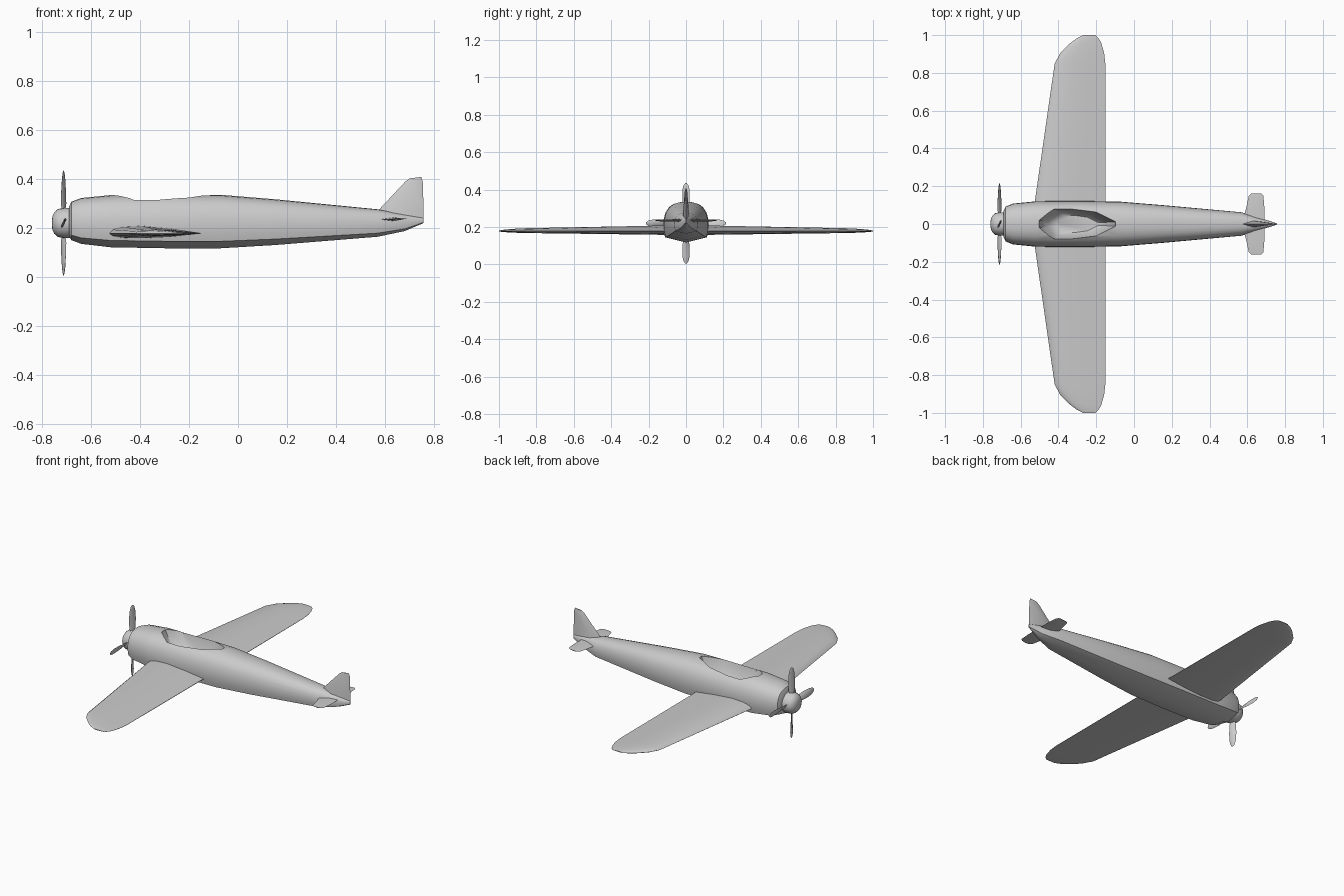
import bpy, bmesh
from math import sin, cos, pi, radians
from mathutils import Matrix, Vector

if "Cube" in bpy.data.objects:
    bpy.data.objects.remove(bpy.data.objects["Cube"])


def finish(bm, name, angle=35):
    bmesh.ops.remove_doubles(bm, verts=bm.verts, dist=1e-5)
    bmesh.ops.recalc_face_normals(bm, faces=bm.faces)
    me = bpy.data.meshes.new(name)
    bm.to_mesh(me)
    bm.free()
    ob = bpy.data.objects.new(name, me)
    bpy.context.collection.objects.link(ob)
    smooth(ob, angle)
    return ob


def smooth(ob, angle):
    bpy.ops.object.select_all(action='DESELECT')
    bpy.context.view_layer.objects.active = ob
    ob.select_set(True)
    bpy.ops.object.shade_smooth_by_angle(angle=radians(angle))


def loft(bm, rings, mat=Matrix()):
    """Skin a list of equal closed rings and cap both ends."""
    vs = [[bm.verts.new(mat @ Vector(p)) for p in r] for r in rings]
    n = len(vs[0])
    for a, b in zip(vs, vs[1:]):
        for i in range(n):
            bm.faces.new((a[i], a[(i + 1) % n], b[(i + 1) % n], b[i]))
    bm.faces.new(vs[0])
    bm.faces.new(vs[-1])


# Fuselage: rounded top, shallow V keel
half = [(0.3, 0.985), (0.55, 0.94), (0.75, 0.86), (0.9, 0.73), (0.98, 0.57),
        (1, 0.42), (0.98, 0.27), (0.92, 0.13)]
section = [(0, 1)] + half + [(0, 0)] + [(-y, z) for y, z in reversed(half)]
stations = [(-0.69, 0.07, 0.165, 0.285), (-0.68, 0.092, 0.15, 0.307),
            (-0.64, 0.108, 0.135, 0.322), (-0.52, 0.12, 0.121, 0.334),
            (-0.3, 0.122, 0.117, 0.336), (-0.07, 0.118, 0.117, 0.335),
            (0.15, 0.1, 0.13, 0.317), (0.57, 0.062, 0.164, 0.276),
            (0.68, 0.028, 0.187, 0.255), (0.758, 0.003, 0.22, 0.24)]
bm = bmesh.new()
loft(bm, [[(x, w * y, b + (t - b) * z) for y, z in section]
          for x, w, b, t in stations])
fuselage = finish(bm, "fuselage")

# Open cockpit cut as a tapered well
rim = [(-0.505, 0.02), (-0.43, 0.083), (-0.33, 0.083), (-0.2, 0.065), (-0.095, 0.012)]
rim = rim + [(x, -y) for x, y in reversed(rim)]
bm = bmesh.new()
loft(bm, [[(-0.3 + (x + 0.3) * s, y * s, z) for x, y in rim]
          for z, s in ((0.22, 0.55), (0.24, 0.75), (0.325, 0.98), (0.4, 1.02))])
cutter = finish(bm, "cockpit_cutter")
cutter.hide_render = True
cut = fuselage.modifiers.new("cockpit", 'BOOLEAN')
cut.operation = 'DIFFERENCE'
cut.solver = 'EXACT'
cut.object = cutter
bpy.context.view_layer.objects.active = fuselage
bpy.ops.object.modifier_apply(modifier="cockpit")
bpy.data.objects.remove(cutter)
smooth(fuselage, 35)

# Wings: airfoil sections (leading x, trailing x, y, thickness)
foil = [(0, 0), (0.04, 0.3), (0.15, 0.52), (0.35, 0.6), (0.65, 0.4), (1, 0.03),
        (1, -0.03), (0.65, -0.3), (0.35, -0.4), (0.15, -0.36), (0.04, -0.22)]
spans = [(-0.535, -0.15, 0.05, 0.052), (-0.42, -0.152, 0.85, 0.026),
         (-0.39, -0.158, 0.905, 0.022), (-0.34, -0.172, 0.955, 0.016),
         (-0.305, -0.186, 0.982, 0.011), (-0.27, -0.205, 1.0, 0.004)]
for name, s in (("left_wing", -1), ("right_wing", 1)):
    bm = bmesh.new()
    loft(bm, [[(a + (b - a) * u, s * y, 0.178 + h * v) for u, v in foil]
              for a, b, y, h in spans])
    finish(bm, name, 40)

# Tailplane halves
for name, s in (("left_tailplane", -1), ("right_tailplane", 1)):
    bm = bmesh.new()
    loft(bm, [[(a, s * y, z), ((a + b) / 2, s * y, z + h), (b, s * y, z + 0.003),
               ((a + b) / 2, s * y, z - h)]
              for a, b, y, z, h in ((0.57, 0.69, 0.0, 0.235, 0.008),
                                    (0.595, 0.69, 0.09, 0.235, 0.006),
                                    (0.608, 0.685, 0.15, 0.235, 0.004),
                                    (0.622, 0.672, 0.162, 0.235, 0.002))])
    finish(bm, name)

# Tail fin
bm = bmesh.new()
loft(bm, [[(a, 0, za), ((a * 2 + b) / 3, h, (za * 2 + zb) / 3), (b, 0, zb),
           ((a * 2 + b) / 3, -h, (za * 2 + zb) / 3)]
          for a, za, b, zb, h in ((0.56, 0.235, 0.758, 0.225, 0.02),
                                  (0.575, 0.274, 0.758, 0.27, 0.016),
                                  (0.682, 0.388, 0.754, 0.39, 0.007),
                                  (0.7, 0.402, 0.748, 0.408, 0.003))])
finish(bm, "tail_fin")

# Spinner: turned profile about the x axis
bm = bmesh.new()
profile = [(-0.76, 0.012), (-0.757, 0.028), (-0.75, 0.044), (-0.735, 0.057),
           (-0.71, 0.062), (-0.685, 0.062)]
loft(bm, [[(x, r * cos(k * pi / 10), 0.22 + r * sin(k * pi / 10)) for k in range(20)]
          for x, r in profile])
finish(bm, "spinner", 40)

# Propeller: four twisted blades
blade = [(0.04, 0.012, 60), (0.08, 0.018, 52), (0.13, 0.022, 65),
         (0.18, 0.02, 74), (0.205, 0.013, 78), (0.214, 0.004, 80)]
bm = bmesh.new()
for q in range(4):
    turn = Matrix.Translation((-0.712, 0, 0.22)) @ Matrix.Rotation(q * pi / 2, 4, 'X')
    rings = []
    for r, c, pitch in blade:
        rot = Matrix.Rotation(radians(pitch), 3, 'Z')
        t = c * 0.22
        rings.append([rot @ Vector((c * cos(k * pi / 4), t * sin(k * pi / 4), r))
                      for k in range(8)])
    loft(bm, rings, turn)
finish(bm, "propeller", 40)
